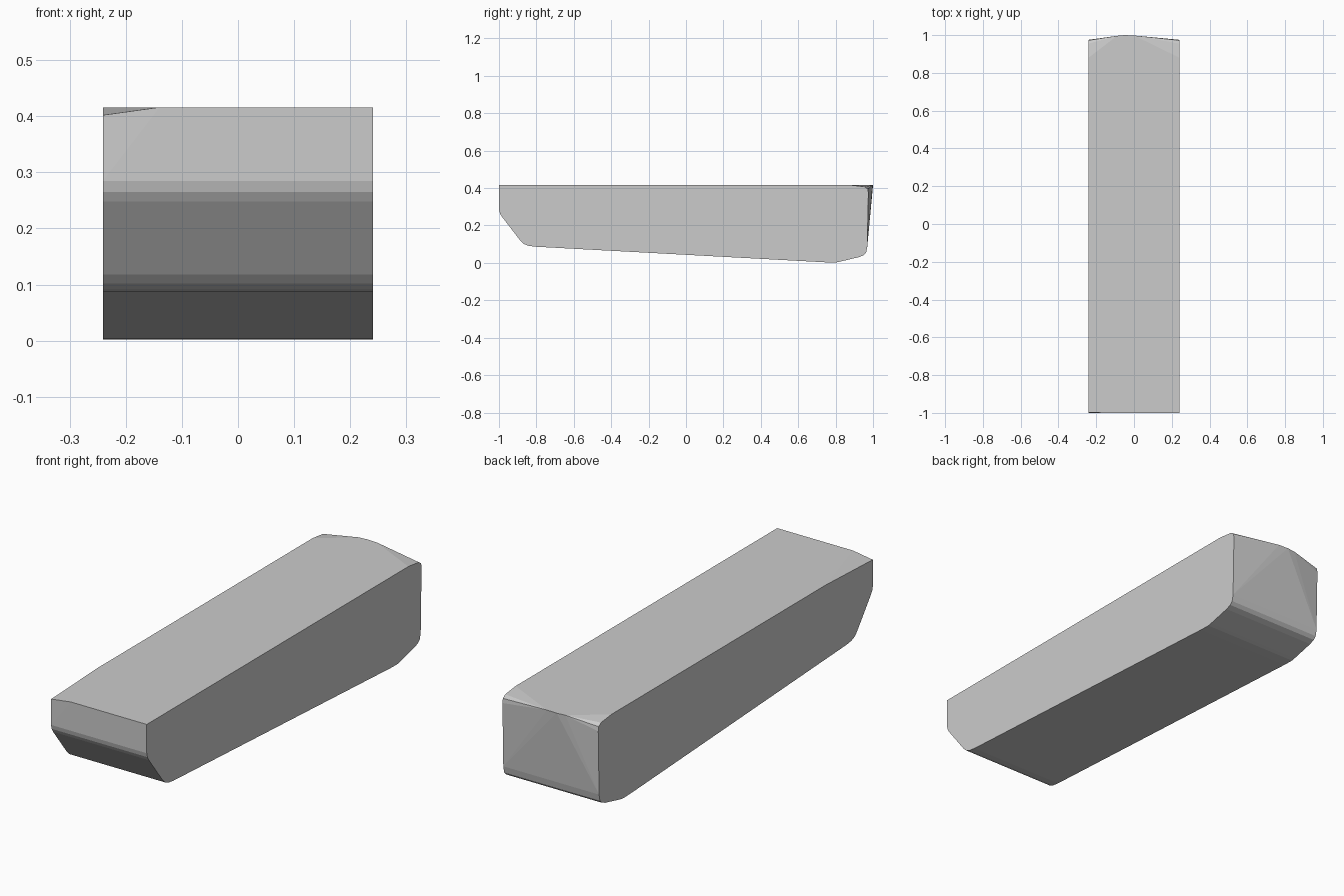
import bpy
import bmesh

if "Cube" in bpy.data.objects:
    bpy.data.objects.remove(bpy.data.objects["Cube"])

grey = bpy.data.materials.new("plain grey")
grey.diffuse_color = (0.6, 0.6, 0.6, 1)
grey.use_nodes = True
grey.node_tree.nodes["Principled BSDF"].inputs["Base Color"].default_value = grey.diffuse_color

HALF_WIDTH = 0.241
TOP = 0.416

# Side outline (y, z) from the nose, under the belly, to the rounded tail
profile = [
    (-1.0, 0.285), (-0.995, 0.265), (-0.985, 0.248), (-0.885, 0.118),
    (-0.868, 0.102), (-0.845, 0.092), (-0.81, 0.087),
    (0.75, 0.003), (0.80, 0.002), (0.82, 0.006), (0.925, 0.031),
    (0.95, 0.041), (0.963, 0.055), (0.969, 0.085),
    (0.975, 0.375), (0.972, 0.395), (0.955, 0.407), (0.88, TOP),
]
points = [(x, y, z) for x in (-HALF_WIDTH, HALF_WIDTH) for y, z in profile]

# Nose top: square right corner, slightly dipped left corner
points += [
    (HALF_WIDTH, -1.0, TOP), (-0.14, -1.0, TOP),
    (-HALF_WIDTH, -0.66, TOP), (-HALF_WIDTH, -0.998, 0.402),
]

# Bulged upper edge of the tail
points += [(-0.09, 0.996, TOP), (-0.05, 1.0, TOP), (0.0, 0.998, TOP)]

# Convex block around all outline points
bm = bmesh.new()
for p in points:
    bm.verts.new(p)
bmesh.ops.convex_hull(bm, input=bm.verts)
bmesh.ops.dissolve_limit(bm, angle_limit=0.003, verts=bm.verts, edges=bm.edges)
bmesh.ops.recalc_face_normals(bm, faces=bm.faces)
mesh = bpy.data.meshes.new("tapered_block")
bm.to_mesh(mesh)
bm.free()
mesh.materials.append(grey)

block = bpy.data.objects.new("tapered_block", mesh)
bpy.context.collection.objects.link(block)
